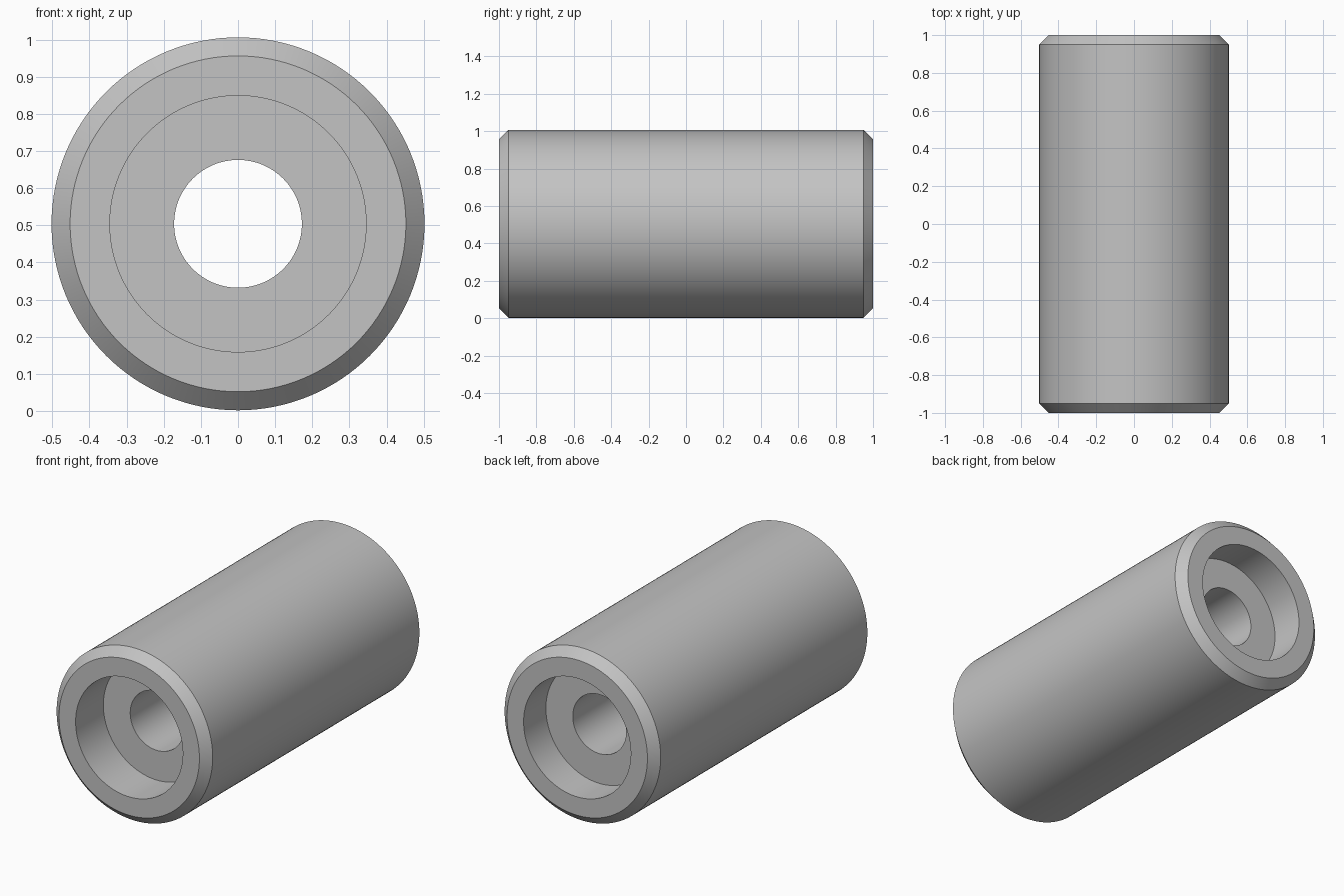
import bpy
import bmesh
import math
from mathutils import Vector

cube = bpy.data.objects.get("Cube")
if cube:
    bpy.data.objects.remove(cube, do_unlink=True)

# Main sizes
OUTER, RECESS, BORE = 0.502, 0.345, 0.172
CHAMFER, HALF = 0.05, 1.0
FRONT_DEPTH, BACK_DEPTH = 0.255, 0.205
CENTRE_Z = 0.504

# Plain grey
grey = bpy.data.materials.new("plain_grey")
grey.use_nodes = True
colour = (0.55, 0.55, 0.55, 1)
grey.diffuse_color = colour
grey.node_tree.nodes["Principled BSDF"].inputs["Base Color"].default_value = colour

# Closed half section as (radius, y): chamfered outside, stepped bore inside
section = [
    (OUTER - CHAMFER, -HALF),
    (OUTER, -HALF + CHAMFER),
    (OUTER, HALF - CHAMFER),
    (OUTER - CHAMFER, HALF),
    (RECESS, HALF),
    (RECESS, HALF - BACK_DEPTH),
    (BORE, HALF - BACK_DEPTH),
    (BORE, -HALF + FRONT_DEPTH),
    (RECESS, -HALF + FRONT_DEPTH),
    (RECESS, -HALF),
]

# Revolve the section around the long axis
bm = bmesh.new()
verts = [bm.verts.new((r, y, 0)) for r, y in section]
edges = [bm.edges.new((v, verts[(i + 1) % len(verts)])) for i, v in enumerate(verts)]
bmesh.ops.spin(bm, geom=verts + edges, cent=Vector(), axis=Vector((0, 1, 0)),
               angle=math.tau, steps=128, use_duplicate=False)
bmesh.ops.remove_doubles(bm, verts=bm.verts, dist=0.0001)
bmesh.ops.recalc_face_normals(bm, faces=bm.faces)
mesh = bpy.data.meshes.new("bushing")
bm.to_mesh(mesh)
bm.free()

# Bushing body
bushing = bpy.data.objects.new("bushing", mesh)
bushing.location.z = CENTRE_Z
mesh.materials.append(grey)
bpy.context.collection.objects.link(bushing)

# Smooth walls, sharp rims
bpy.ops.object.select_all(action="DESELECT")
bushing.select_set(True)
bpy.context.view_layer.objects.active = bushing
bpy.ops.object.shade_smooth_by_angle(angle=math.radians(30))
